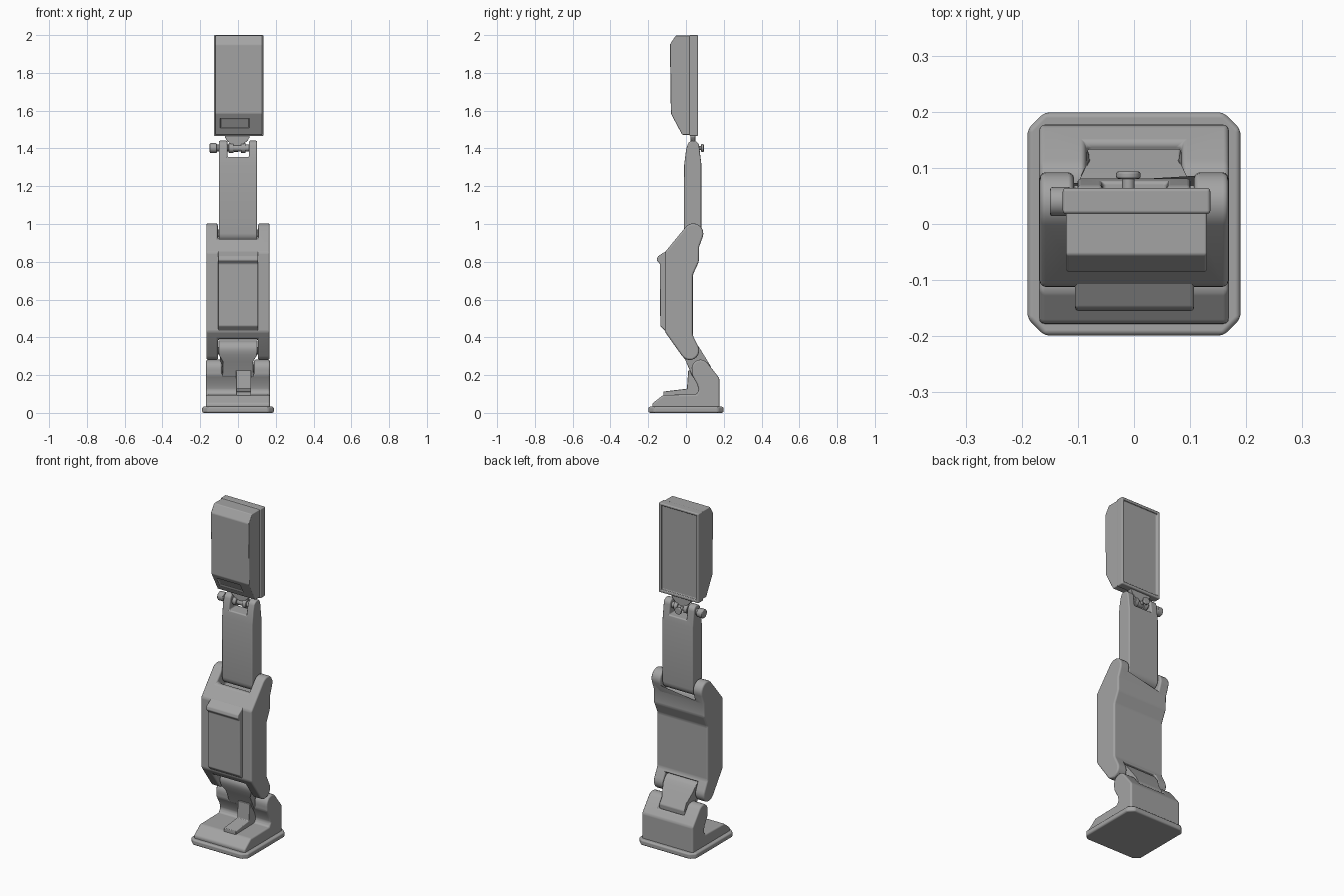
import bpy, bmesh, math
from mathutils import Matrix

if "Cube" in bpy.data.objects:
    bpy.data.objects.remove(bpy.data.objects["Cube"])

# dark grey finish
GREY = bpy.data.materials.new("dark_grey")
GREY.diffuse_color = (0.37, 0.37, 0.37, 1)
GREY.use_nodes = True
GREY.node_tree.nodes["Principled BSDF"].inputs["Base Color"].default_value = GREY.diffuse_color


def finish(ob, cutters=(), bevel=0.0, segs=3):
    """Cut slots, round the edges, smooth shade."""
    bpy.ops.object.select_all(action='DESELECT')
    bpy.context.view_layer.objects.active = ob
    ob.select_set(True)
    for c in cutters:
        m = ob.modifiers.new("slot", 'BOOLEAN')
        m.operation, m.solver, m.object = 'DIFFERENCE', 'EXACT', c
        bpy.ops.object.modifier_apply(modifier=m.name)
    for c in cutters:
        bpy.data.objects.remove(c)
    bpy.ops.object.shade_smooth_by_angle(angle=math.radians(35))
    if bevel:
        m = ob.modifiers.new("round", 'BEVEL')
        m.width, m.segments, m.limit_method = bevel, segs, 'ANGLE'
        m.angle_limit = math.radians(20)
        m.harden_normals = True
    return ob


def make(name, bm):
    bmesh.ops.recalc_face_normals(bm, faces=bm.faces)
    me = bpy.data.meshes.new(name)
    bm.to_mesh(me)
    bm.free()
    me.materials.append(GREY)
    ob = bpy.data.objects.new(name, me)
    bpy.context.collection.objects.link(ob)
    return ob


def prism(name, profile, x0, x1):
    """Extrude a (y, z) profile across x."""
    bm = bmesh.new()
    a = [bm.verts.new((x0, y, z)) for y, z in profile]
    b = [bm.verts.new((x1, y, z)) for y, z in profile]
    bm.faces.new(a)
    bm.faces.new(b)
    n = len(a)
    for i in range(n):
        j = (i + 1) % n
        bm.faces.new((a[i], a[j], b[j], b[i]))
    return make(name, bm)


def box(name, x0, x1, y0, y1, z0, z1):
    return prism(name, [(y0, z0), (y1, z0), (y1, z1), (y0, z1)], x0, x1)


def arc(cy, cz, r, a0, a1, n=8):
    return [(cy + r * math.cos(math.radians(a0 + (a1 - a0) * i / n)),
             cz + r * math.sin(math.radians(a0 + (a1 - a0) * i / n))) for i in range(n + 1)]


def rod(name, axis, centre, r, length, bevel=0.003):
    bm = bmesh.new()
    bmesh.ops.create_cone(bm, cap_ends=True, segments=24, radius1=r, radius2=r, depth=length)
    rot = Matrix.Rotation(math.pi / 2, 4, 'Y' if axis == 'x' else 'X')
    bm.transform(Matrix.Translation(centre) @ rot)
    return finish(make(name, bm), bevel=bevel, segs=2)


# base plate with clipped corners
bm = bmesh.new()
X, Y, c = 0.19, 0.199, 0.03
outline = [(X, Y - c), (X - c, Y), (c - X, Y), (-X, Y - c),
           (-X, c - Y), (c - X, -Y), (X - c, -Y), (X, c - Y)]
f = bm.faces.new([bm.verts.new((x, y, 0)) for x, y in outline])
r = bmesh.ops.extrude_face_region(bm, geom=[f])
for v in r['geom']:
    if isinstance(v, bmesh.types.BMVert):
        v.co.z = 0.033
finish(make("base_plate", bm), bevel=0.01)

# foot with raised heel lugs
foot = prism("foot", [(-0.178, 0.025), (-0.178, 0.05), (-0.12, 0.095), (0.055, 0.098), (0.067, 0.12),
                      (0.06, 0.15), (0.032, 0.2)]
             + arc(0.077, 0.235, 0.047, 190, 40, 9) + [(0.177, 0.183), (0.177, 0.025)], -0.169, 0.169)
heel_slot = prism("heel_slot", [(-0.3, 0.2), (0.1, 0.2), (0.3, 0.3), (0.3, 0.5), (-0.3, 0.5)], -0.085, 0.085)
finish(foot, [heel_slot], 0.01)

# bent strap on top of the foot
finish(prism("foot_strap", [(-0.12, 0.09), (-0.12, 0.113), (0.005, 0.128), (0.012, 0.225),
                            (0.08, 0.225), (0.08, 0.09)], -0.01, 0.07), bevel=0.004)

# ankle link: wide head, tapered collar, narrower root in the heel slot
link = prism("ankle_link", [(0.0, 0.272), (-0.018, 0.305)] + arc(0.02, 0.338, 0.046, 200, 35, 10)
             + [(0.074, 0.34), (0.114, 0.275), (0.134, 0.242), (0.13, 0.19), (0.035, 0.19)], -0.103, 0.103)
for v in link.data.vertices:
    if v.co.z < 0.29:
        v.co.x *= 0.81
finish(link, bevel=0.005)
rod("ankle_pin", 'x', (0, 0.077, 0.235), 0.02, 0.28)
rod("shin_pin", 'x', (0, 0.02, 0.33), 0.02, 0.28)

# lower leg with forked ends
shin = prism("lower_leg", arc(0.039, 0.95, 0.053, 140, -20, 9)
             + [(0.07, 0.88), (0.068, 0.8), (0.036, 0.73), (0.036, 0.41)]
             + arc(0.02, 0.33, 0.05, 30, -145, 10) + [(-0.112, 0.43), (-0.112, 0.85)], -0.168, 0.168)
upper_slot = prism("knee_slot", [(-0.2, 0.93), (-0.03, 0.92), (0.02, 0.885), (0.2, 0.885),
                                 (0.2, 1.2), (-0.2, 1.2)], -0.107, 0.107)
lower_slot = prism("shin_slot", [(-0.2, 0.2), (0.2, 0.2), (0.2, 0.385), (-0.2, 0.395)], -0.106, 0.106)
finish(shin, [upper_slot, lower_slot], 0.013)

# shin guard with knee ridge
finish(prism("shin_guard", [(-0.10, 0.425), (-0.136, 0.46), (-0.138, 0.79), (-0.156, 0.808),
                            (-0.15, 0.828), (-0.10, 0.86)], -0.105, 0.107), bevel=0.006)

# upper leg with forked top
thigh = prism("upper_leg", [(-0.01, 1.31), (0.0, 1.39)] + arc(0.038, 1.408, 0.033, 150, 20, 7)
              + [(0.081, 1.32)] + arc(0.0355, 0.95, 0.0455, 0, -180, 10), -0.101, 0.101)
finish(thigh, [box("hip_slot", -0.056, 0.058, -0.2, 0.2, 1.355, 1.6)], 0.007)
rod("knee_pin", 'x', (0, 0.037, 0.95), 0.022, 0.28)

# hip joint: cross pins, knob, collars
rod("hip_pin", 'x', (-0.02, 0.038, 1.402), 0.018, 0.22)
rod("hip_knob", 'x', (-0.131, 0.04, 1.402), 0.026, 0.038, 0.005)
for x in (-0.036, 0.028):
    rod("hip_collar", 'x', (x, 0.038, 1.402), 0.026, 0.026)
rod("hip_bolt", 'y', (-0.01, 0.06, 1.402), 0.011, 0.06)
rod("hip_bolt_head", 'y', (-0.01, 0.087, 1.402), 0.022, 0.014, 0.005)

# neck bracket holding the box
bm = bmesh.new()
for z, w in ((1.415, 0.025), (1.442, 0.055), (1.46, 0.066), (1.48, 0.066)):
    for x in (-w, w):
        for y in (0.024, 0.05):
            bm.verts.new((x - 0.004, y, z))
bmesh.ops.convex_hull(bm, input=bm.verts)
finish(make("neck_bracket", bm), bevel=0.003, segs=2)

# upper box: rear frame with inset back
frame = box("box_frame", -0.127, 0.136, 0.018, 0.064, 1.466, 2.0)
recess = box("back_recess", -0.111, 0.12, 0.052, 0.2, 1.484, 1.984)
finish(frame, [recess], 0.008)

# upper box: sloped front shell with a window recess
shell = prism("box_shell", [(0.03, 1.472), (-0.02, 1.472), (-0.08, 1.585), (-0.085, 1.95),
                            (-0.055, 1.997), (0.03, 1.997)], -0.121, 0.130)
window = prism("window_cut", [(-0.2, 1.508), (-0.028, 1.508), (-0.055, 1.558), (-0.2, 1.558)], -0.093, 0.058)
finish(shell, [window], 0.008)
